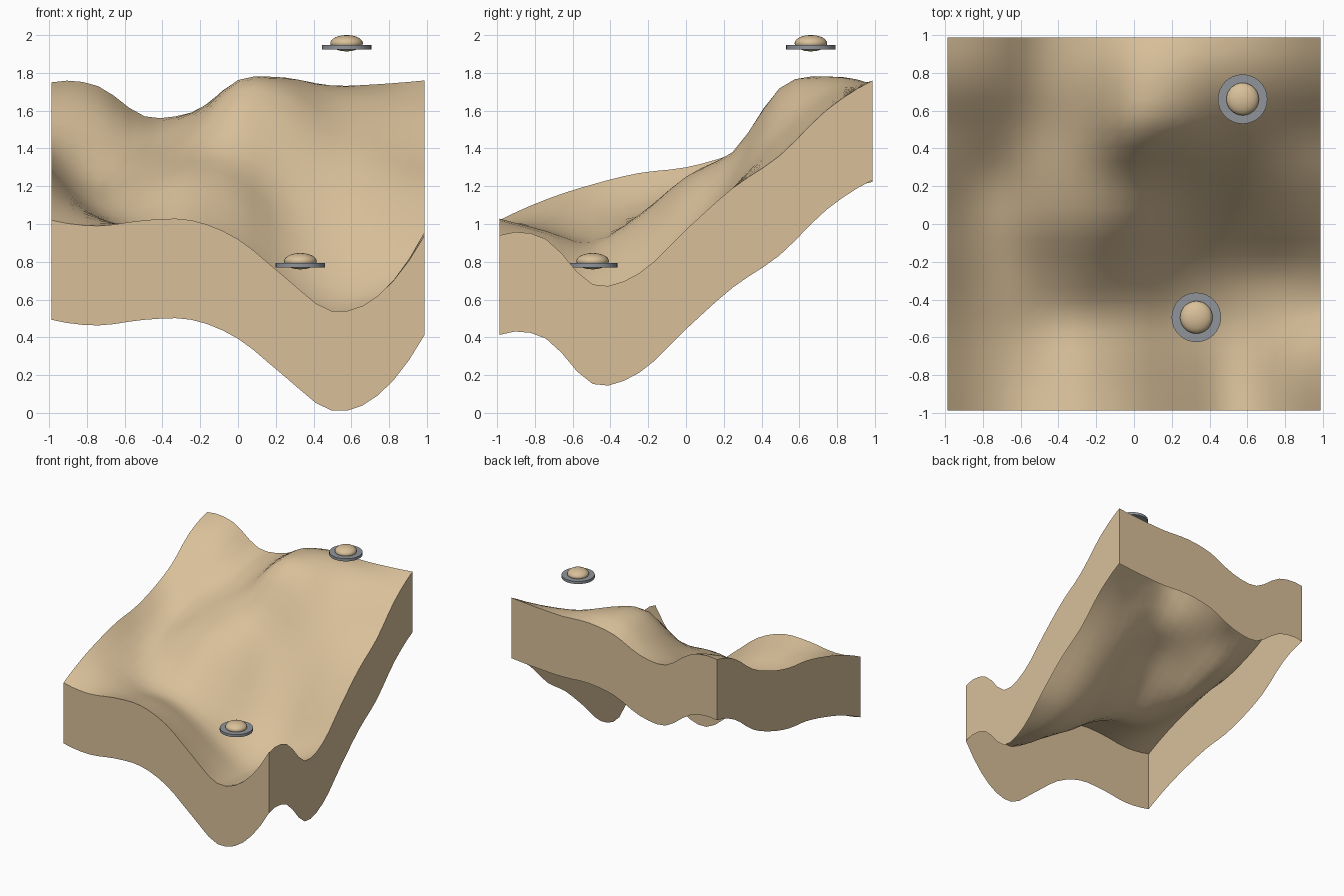
import bpy
import bmesh
from mathutils import Matrix

HALF = 0.988      # half the width of the ground block
CELLS = 24        # ground squares per side
WALL = 0.527      # height of the skirt below the surface

# Ground heights in hundredths, front row first, each row from -x to +x
HEIGHTS = [
    [102, 99, 102, 102, 92, 72, 54, 62, 94],
    [113, 103, 97, 95, 83, 64, 50, 60, 92],
    [121, 104, 93, 88, 76, 59, 50, 56, 68],
    [127, 107, 104, 104, 90, 70, 61, 64, 74],
    [130, 114, 121, 125, 117, 95, 87, 92, 97],
    [137, 123, 131, 137, 137, 125, 119, 119, 119],
    [148, 142, 139, 149, 171, 166, 150, 142, 136],
    [166, 162, 150, 157, 176, 177, 169, 164, 160],
    [175, 173, 157, 159, 170, 174, 173, 174, 176],
]


def remove_default_cube():
    cube = bpy.data.objects.get("Cube")
    if cube:
        bpy.data.objects.remove(cube, do_unlink=True)


def make_material(name, colour):
    material = bpy.data.materials.new(name)
    material.use_nodes = True
    material.diffuse_color = colour
    for node in material.node_tree.nodes:
        if node.type == 'BSDF_PRINCIPLED':
            node.inputs["Base Color"].default_value = colour
    return material


def beyond(a, b, c):
    """Carry the bend of three values one step past the first."""
    return 3 * a - 3 * b + c


def spline(values, t):
    """Smooth curve through evenly spaced values, with t from 0 to 1."""
    last = len(values) - 1
    padded = [beyond(*values[:3]), *values, beyond(*values[:-4:-1])]
    i = min(int(t * last), last - 1)
    f = t * last - i
    a, b, c, d = padded[i:i + 4]
    bend = (2 * a - 5 * b + 4 * c - d) * f + (3 * b - a - 3 * c + d) * f * f
    return b + 0.5 * f * (c - a + bend)


def ground_height(u, v):
    return spline([spline(row, u) for row in HEIGHTS], v) / 100


def finish(bm, name, material):
    mesh = bpy.data.meshes.new(name)
    bm.to_mesh(mesh)
    bm.free()
    mesh.materials.append(material)
    part = bpy.data.objects.new(name, mesh)
    bpy.context.collection.objects.link(part)
    bpy.ops.object.select_all(action='DESELECT')
    part.select_set(True)
    bpy.context.view_layer.objects.active = part


def build_ground(material):
    # Rolling surface
    bm = bmesh.new()
    bmesh.ops.create_grid(bm, x_segments=CELLS, y_segments=CELLS, size=HALF)
    for vert in bm.verts:
        u = min(max((vert.co.x / HALF + 1) / 2, 0), 1)
        v = min(max((vert.co.y / HALF + 1) / 2, 0), 1)
        vert.co.z = ground_height(u, v)
    for face in bm.faces:
        face.smooth = True
    # Flat skirt walls hanging from the rim, open underneath
    rim = [edge for edge in bm.edges if edge.is_boundary]
    skirt = bmesh.ops.extrude_edge_only(bm, edges=rim)["geom"]
    lower = [item for item in skirt if isinstance(item, bmesh.types.BMVert)]
    bmesh.ops.translate(bm, verts=lower, vec=(0, 0, -WALL))
    for item in skirt:
        if isinstance(item, bmesh.types.BMFace):
            item.smooth = False
    for edge in rim:
        edge.smooth = False
    bmesh.ops.recalc_face_normals(bm, faces=bm.faces)
    # Make sure the surface faces upward
    top = max(bm.faces, key=lambda face: abs(face.normal.z))
    if top.normal.z < 0:
        bmesh.ops.reverse_faces(bm, faces=bm.faces)
    finish(bm, "ground", material)


def build_saucer(prefix, x, y, z, rim_material, dome_material):
    # Flat round rim
    bm = bmesh.new()
    bmesh.ops.create_cone(bm, cap_ends=True, segments=32, radius1=0.131,
                          radius2=0.131, depth=0.023,
                          matrix=Matrix.Translation((x, y, z)))
    finish(bm, prefix + "_saucer_rim", rim_material)
    bpy.ops.object.shade_smooth_by_angle(angle=0.6)
    # Squashed ball through its middle
    bm = bmesh.new()
    shape = (Matrix.Translation((x, y, z + 0.021))
             @ Matrix.Diagonal((1, 1, 0.5, 1)))
    bmesh.ops.create_uvsphere(bm, u_segments=32, v_segments=16,
                              radius=0.086, matrix=shape)
    finish(bm, prefix + "_saucer_dome", dome_material)
    bpy.ops.object.shade_smooth_by_angle(angle=0.6)


remove_default_cube()
sand = make_material("sand", (0.69, 0.525, 0.32, 1))
steel = make_material("steel grey", (0.28, 0.3, 0.325, 1))
build_ground(sand)
build_saucer("front", 0.33, -0.494, 0.782, steel, sand)
build_saucer("back", 0.575, 0.661, 1.936, steel, sand)
